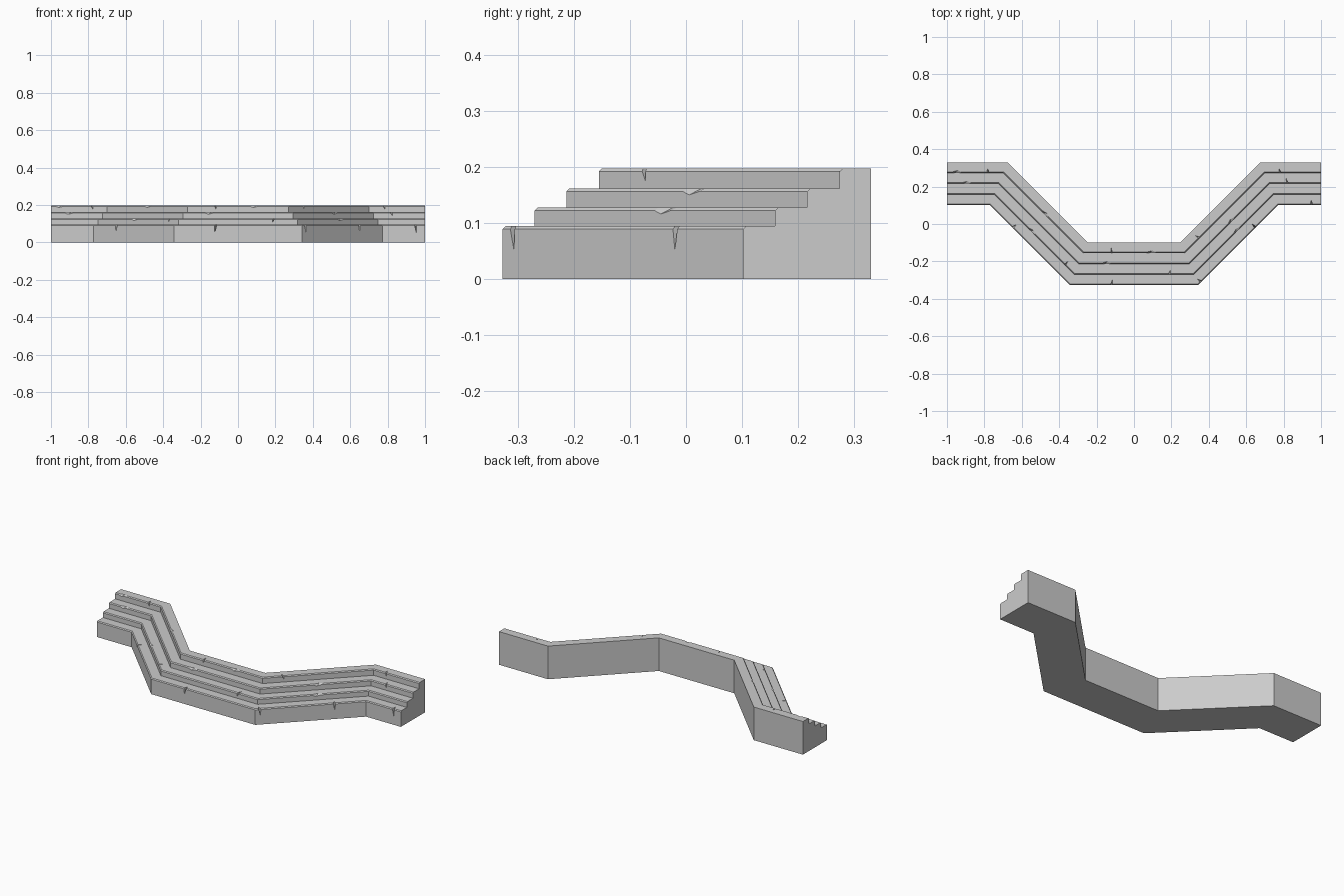
import bpy, bmesh, random
from math import tan, pi
from mathutils import Vector, Matrix

if "Cube" in bpy.data.objects:
    bpy.data.objects.remove(bpy.data.objects["Cube"])

random.seed(4)
MITER = tan(pi / 8)
OFFS = [0.228, 0.171, 0.114, 0.056]      # riser distance from the back wall
TOPS = [0.094, 0.127, 0.161, 0.197]      # tread heights
CH = 0.005                               # worn edge chamfer


def path(d):
    """Plan polyline, offset d forward of the back wall."""
    m = d * MITER
    a, b = 0.677 + m, 0.248 + m
    return [Vector(p) for p in ((-1, 0.33 - d), (-a, 0.33 - d), (-b, -0.099 - d),
                                (b, -0.099 - d), (a, 0.33 - d), (1, 0.33 - d))]


def make_object(name, bm):
    bmesh.ops.recalc_face_normals(bm, faces=bm.faces)
    mesh = bpy.data.meshes.new(name)
    bm.to_mesh(mesh)
    bm.free()
    ob = bpy.data.objects.new(name, mesh)
    bpy.context.collection.objects.link(ob)
    return ob


# stair body: stepped profile swept along the zigzag plan
profile = [(0, 0), (OFFS[0], 0)]
for i, (d, z) in enumerate(zip(OFFS, TOPS)):
    profile += [(d, z - CH), (d - CH, z), (OFFS[i + 1] if i < 3 else 0, z)]
bm = bmesh.new()
rows = [[bm.verts.new((p.x, p.y, z)) for p in path(d)] for d, z in profile]
n = len(rows)
for i in range(n):
    r, s = rows[i], rows[(i + 1) % n]
    for k in range(5):
        bm.faces.new((r[k], r[k + 1], s[k + 1], s[k]))
bm.faces.new([r[0] for r in rows])
bm.faces.new([r[-1] for r in rows])
steps = make_object("stone_steps", bm)


# damage cutters placed on the step edges
def edge_frame(step, x):
    pts = path(OFFS[step])
    for p, q in zip(pts, pts[1:]):
        if p.x <= x <= q.x:
            break
    t = (q - p).normalized()
    o = p.lerp(q, (x - p.x) / (q.x - p.x))
    return Matrix(((t.x, t.y, 0, o.x), (t.y, -t.x, 0, o.y),
                   (0, 0, 1, TOPS[step]), (0, 0, 0, 1)))


def add_hull(bm, step, x, pts):
    mat = edge_frame(step, x)
    vs = [bm.verts.new(mat @ Vector(p)) for p in pts]
    bmesh.ops.convex_hull(bm, input=vs)


bm = bmesh.new()
# cracks: narrow wedges running back over the tread and down the riser
for step, x in [(3, -0.78), (3, 0.78), (3, -0.12), (3, 0.35), (2, 0.82), (1, -0.37),
                (1, 0.19), (0, -0.65), (0, -0.12), (0, 0.36), (0, 0.65), (0, 0.95)]:
    j = random.uniform(-0.008, 0.008)
    down = 0.045 if step == 0 else 0.022
    add_hull(bm, step, x, [(-0.008, 0.005, 0.005), (0.008, 0.005, 0.005),
                           (j, -0.028, 0.001), (-j, 0.001, -down)])
# chips: long shallow flakes knocked off the edge
for step, x in [(3, -0.95), (3, -0.48), (3, 0.09), (2, -0.15), (2, 0.52),
                (2, -0.9), (1, -0.55), (1, 0.55)]:
    add_hull(bm, step, x, [(-0.05, 0.002, 0.002), (0.05, 0.002, 0.002), (0, 0.01, 0.01),
                           (0.01, -0.014, 0.001), (-0.01, 0.001, -0.012)])
cutter = make_object("damage_cutter", bm)
cutter.hide_render = True

mod = steps.modifiers.new("damage", 'BOOLEAN')
mod.operation = 'DIFFERENCE'
mod.solver = 'EXACT'
mod.object = cutter
bpy.context.view_layer.objects.active = steps
bpy.ops.object.modifier_apply(modifier=mod.name)
bpy.data.objects.remove(cutter)
